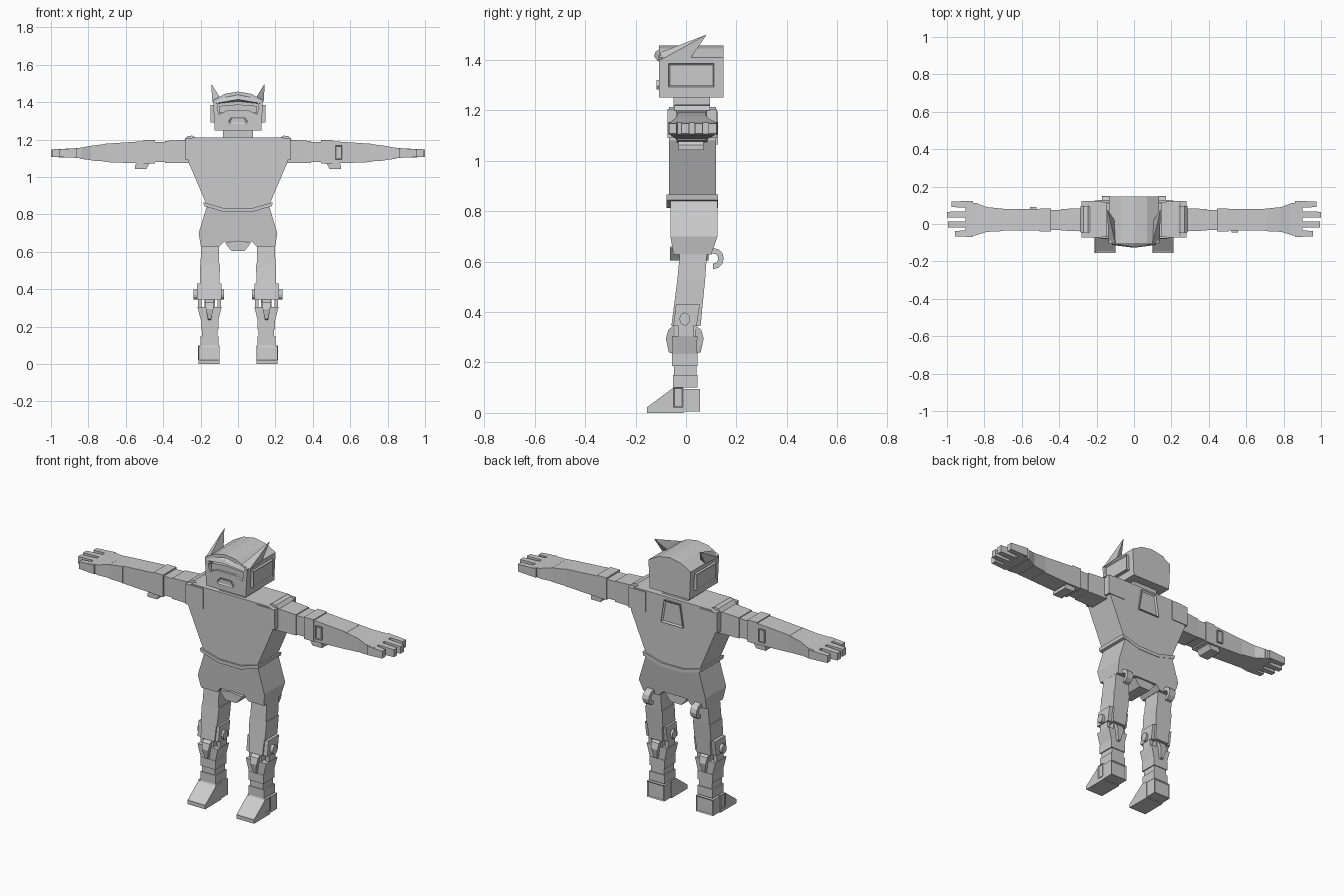
import bpy, bmesh, math
from mathutils import Vector

if "Cube" in bpy.data.objects:
    bpy.data.objects.remove(bpy.data.objects["Cube"])

grey = bpy.data.materials.new("plain_grey")
grey.use_nodes = True
grey.diffuse_color = (0.6, 0.6, 0.6, 1)
grey.node_tree.nodes["Principled BSDF"].inputs["Base Color"].default_value = (0.6, 0.6, 0.6, 1)


def finish(name, bm):
    bmesh.ops.recalc_face_normals(bm, faces=bm.faces)
    mesh = bpy.data.meshes.new(name)
    bm.to_mesh(mesh)
    bm.free()
    mesh.materials.append(grey)
    ob = bpy.data.objects.new(name, mesh)
    bpy.context.collection.objects.link(ob)
    return ob


def prism(name, pts, axis, lo, hi):
    """Extrude a flat outline along x, y or z."""
    bm = bmesh.new()
    place = {"x": lambda a, b, t: (t, a, b), "y": lambda a, b, t: (a, t, b),
             "z": lambda a, b, t: (a, b, t)}[axis]
    rings = [[bm.verts.new(place(a, b, t)) for a, b in pts] for t in (lo, hi)]
    n = len(pts)
    for ring in rings:
        bm.faces.new(ring)
    for i in range(n):
        j = (i + 1) % n
        bm.faces.new((rings[0][i], rings[0][j], rings[1][j], rings[1][i]))
    return finish(name, bm)


def box(name, x, y, z):
    x = sorted(x)
    return prism(name, [(x[0], y[0]), (x[1], y[0]), (x[1], y[1]), (x[0], y[1])], "z", *z)


def hull(name, pts):
    bm = bmesh.new()
    for p in pts:
        bm.verts.new(p)
    bmesh.ops.convex_hull(bm, input=bm.verts)
    return finish(name, bm)


def sym(half):
    """Complete an outline by mirroring its +x half."""
    return half + [(-x, z) for x, z in reversed(half) if x > 0]


def loft_box(name, a, b, axis):
    """Taper between two rectangles (position, lo1, hi1, lo2, hi2)."""
    pts = []
    for t, u0, u1, v0, v1 in (a, b):
        for u in (u0, u1):
            for v in (v0, v1):
                pts.append((t, u, v) if axis == "x" else (u, v, t))
    return hull(name, pts)


def frame(name, outline, axis, lo, hi, rim):
    """Raised plate with an inset panel on its end face at hi."""
    ob = prism(name, outline, axis, lo, hi)
    bm = bmesh.new()
    bm.from_mesh(ob.data)
    k = "xyz".index(axis)
    face = min(bm.faces, key=lambda f: abs(f.calc_center_median()[k] - hi))
    bmesh.ops.inset_region(bm, faces=[face], thickness=rim, depth=-rim * 0.6)
    bm.to_mesh(ob.data)
    bm.free()
    return ob


# Head with cut visor recess
head = prism("head", sym([(0, 1.25), (0.125, 1.25), (0.133, 1.41), (0.07, 1.445), (0, 1.457)]),
             "y", -0.108, 0.148)
slot = prism("visor_cutter", sym([(0, 1.355), (0.06, 1.355), (0.1, 1.335), (0.112, 1.37), (0.1, 1.405), (0, 1.41)]),
             "y", -0.2, -0.075)
slot.hide_render = True
slot.hide_viewport = True
cut = head.modifiers.new("visor_cut", "BOOLEAN")
cut.object = slot
cut.solver = "EXACT"
prism("visor", sym([(0, 1.35), (0.06, 1.35), (0.1, 1.34), (0.1, 1.38), (0, 1.388)]), "y", -0.095, -0.07)
frame("mouth", sym([(0, 1.283), (0.042, 1.283), (0.052, 1.297), (0.035, 1.32), (0, 1.32)]),
      "y", -0.1, -0.116, 0.008)
box("neck", (-0.08, 0.08), (-0.05, 0.095), (1.19, 1.26))

# Torso, belt, pelvis
prism("torso", sym([(0, 0.82), (0.07, 0.82), (0.165, 0.845), (0.265, 1.08), (0.27, 1.195), (0.24, 1.212), (0, 1.212)]),
      "y", -0.068, 0.118)
prism("belt", sym([(0, 0.812), (0.07, 0.812), (0.182, 0.845), (0.185, 0.865), (0.07, 0.832), (0, 0.832)]),
      "y", -0.077, 0.127)
pelvis = prism("pelvis", sym([(0, 0.655), (0.075, 0.655), (0.1, 0.628), (0.198, 0.628), (0.21, 0.7),
                              (0.168, 0.84), (0.07, 0.815), (0, 0.815)]), "y", -0.062, 0.125)
for v in pelvis.data.vertices:
    if v.co.z < 0.66:
        v.co.y = max(-0.05, min(0.1, v.co.y))
prism("crotch_guard", sym([(0, 0.605), (0.035, 0.605), (0.055, 0.63), (0.07, 0.65), (0, 0.66)]), "y", -0.064, 0.09)
frame("back_panel", [(-0.07, 1.065), (0.07, 1.065), (0.05, 1.195), (-0.05, 1.195)], "y", 0.11, 0.127, 0.012)

for s, side in ((1, "left"), (-1, "right")):
    def sx(a, b):
        return (s * a, s * b)

    def mir(pts):
        return [(s * x, y, z) for x, y, z in pts]

    # Ear plate, horn and brow
    frame(side + "_ear", [(-0.07, 1.292), (0.112, 1.292), (0.112, 1.386), (-0.07, 1.386)],
          "x", s * 0.12, s * 0.147, 0.008)
    hull(side + "_horn", mir([(0.143, 0.082, 1.5), (0.095, -0.112, 1.41), (0.137, -0.1, 1.40),
                              (0.137, 0.02, 1.41), (0.105, 0.02, 1.425), (0.1, -0.1, 1.43)]))
    hull(side + "_brow", mir([(0, -0.127, 1.415), (0, -0.1, 1.405), (0, -0.1, 1.446), (0.118, -0.112, 1.395),
                              (0.12, -0.1, 1.42), (0.118, -0.1, 1.392), (0, -0.12, 1.432)]))

    # Shoulder and arm
    box(side + "_shoulder", sx(0.17, 0.28), (-0.073, 0.122), (1.09, 1.205))
    prism(side + "_shoulder_pad", [(s * 0.2, 1.195), (s * 0.23, 1.212), (s * 0.245, 1.222),
                                   (s * 0.27, 1.218), (s * 0.287, 1.2)], "y", -0.045, 0.095)
    loft_box(side + "_upper_arm", (s * 0.26, -0.04, 0.085, 1.075, 1.2),
             (s * 0.39, -0.035, 0.08, 1.075, 1.193), "x")
    box(side + "_upper_arm_band", sx(0.385, 0.45), (-0.032, 0.076), (1.08, 1.188))
    box(side + "_elbow", sx(0.445, 0.505), (-0.04, 0.082), (1.072, 1.197))
    prism(side + "_elbow_guard", [(s * 0.445, 1.085), (s * 0.475, 1.07), (s * 0.49, 1.043),
                                  (s * 0.55, 1.043), (s * 0.55, 1.062), (s * 0.53, 1.085)],
          "y", -0.03, 0.07)
    loft_box(side + "_forearm", (s * 0.5, -0.036, 0.08, 1.072, 1.192),
             (s * 0.71, -0.035, 0.08, 1.08, 1.178), "x")
    loft_box(side + "_wrist", (s * 0.7, -0.038, 0.082, 1.083, 1.178),
             (s * 0.785, -0.042, 0.09, 1.088, 1.167), "x")
    loft_box(side + "_hand_base", (s * 0.78, -0.04, 0.088, 1.09, 1.168),
             (s * 0.845, -0.06, 0.112, 1.098, 1.156), "x")
    loft_box(side + "_palm", (s * 0.84, -0.06, 0.112, 1.1, 1.157),
             (s * 0.9, -0.062, 0.115, 1.105, 1.152), "x")
    for i, (y, tip) in enumerate(((-0.067, 0.956), (-0.018, 0.995), (0.035, 1.0), (0.09, 0.975))):
        loft_box(f"{side}_finger_{i + 1}", (s * 0.86, y - 0.002, y + 0.034, 1.103, 1.154),
                 (s * tip, y, y + 0.03, 1.107, 1.148), "x")
    # Forearm panel turns with the arm: front on one side, back on the other
    y0 = -0.03 if s > 0 else 0.07
    y1 = -0.046 if s > 0 else 0.09
    frame(side + "_arm_panel", [(s * 0.52, 1.095), (s * 0.556, 1.095), (s * 0.556, 1.168), (s * 0.52, 1.168)],
          "y", y0, y1, 0.005)

    # Hip hook curling behind the thigh
    arc = [(a, r) for r, order in ((0.042, 1), (0.02, -1)) for a in range(90, -120, -30)[::order]]
    hook = [(0.0, 0.655)] + [(0.108 + r * math.cos(math.radians(a)), 0.612 + r * math.sin(math.radians(a)))
                             for a, r in arc] + [(0.0, 0.625)]
    prism(side + "_hip_hook", hook, "x", s * 0.13, s * 0.17)

    # Leaning thigh and knee
    levels = [(0.66, -0.022, 0.085, 0.103, 0.197), (0.53, -0.034, 0.076, 0.1, 0.2),
              (0.43, -0.047, 0.066, 0.104, 0.198), (0.345, -0.058, 0.058, 0.108, 0.195)]
    for i, (a, b) in enumerate(zip(levels, levels[1:])):
        w = 0.004 * (i % 2)
        rows = [(z, *sorted((s * (x0 - w), s * (x1 + w))), f, k) for z, f, k, x0, x1 in (a, b)]
        loft_box(f"{side}_thigh_{i + 1}", rows[0], rows[1], "z")
    prism(side + "_knee_housing", [(-0.04, 0.43), (0.055, 0.43), (0.042, 0.345), (-0.05, 0.345)],
          "x", s * 0.088, s * 0.22)
    for x0, x1 in ((0.215, 0.238), (0.075, 0.09)):
        prism(side + "_knee_bolt", [(-0.005 + 0.021 * math.cos(t * math.pi / 6),
                                     0.372 + 0.026 * math.sin(t * math.pi / 6)) for t in range(12)],
              "x", s * x0, s * x1)
    box(side + "_knee_joint", sx(0.122, 0.18), (-0.045, 0.04), (0.28, 0.36))
    for tag, d, y in (("front", -1, -0.05), ("rear", 1, 0.04)):
        hull(f"{side}_{tag}_knee_guard", mir([(x, y + d * o, z) for x0, o, z in
             ((0.024, 0, 0.345), (0.024, 0.02, 0.33), (0.02, 0.03, 0.295), (0.008, 0.018, 0.24), (0.008, 0, 0.235))
             for x in (0.152 - x0, 0.152 + x0)]))

    # Shin, ankle and foot
    loft_box(side + "_shin_flare", (0.305, *sorted(sx(0.088, 0.217)), -0.055, 0.045),
             (0.23, *sorted(sx(0.106, 0.197)), -0.053, 0.043), "z")
    for x in (0.09, 0.195):
        box(side + "_shin_prong", sx(x, x + 0.02), (-0.03, 0.03), (0.3, 0.35))
    box(side + "_shin", sx(0.104, 0.198), (-0.055, 0.046), (0.185, 0.235))
    box(side + "_ankle", sx(0.11, 0.192), (-0.048, 0.041), (0.145, 0.19))
    box(side + "_ankle_cuff", sx(0.104, 0.2), (-0.052, 0.046), (0.1, 0.15))
    frame(side + "_heel", [(s * 0.1, 0.005), (s * 0.208, 0.005), (s * 0.208, 0.095), (s * 0.1, 0.095)],
          "y", -0.05, 0.055, 0.008)
    toe = prism(side + "_toe", [(-0.155, 0), (-0.01, 0), (-0.01, 0.1), (-0.05, 0.1), (-0.155, 0.022)],
                "x", s * 0.098, s * 0.21)
    bm = bmesh.new()
    bm.from_mesh(toe.data)
    slope = max(bm.faces, key=lambda f: f.normal.dot(Vector((0, -0.6, 0.8))))
    bmesh.ops.inset_region(bm, faces=[slope], thickness=0.01, depth=-0.004)
    bm.to_mesh(toe.data)
    bm.free()
    frame(side + "_foot_plate", [(-0.05, 0.022), (-0.012, 0.022), (-0.012, 0.1), (-0.05, 0.1)],
          "x", s * 0.2, s * 0.213, 0.006)
